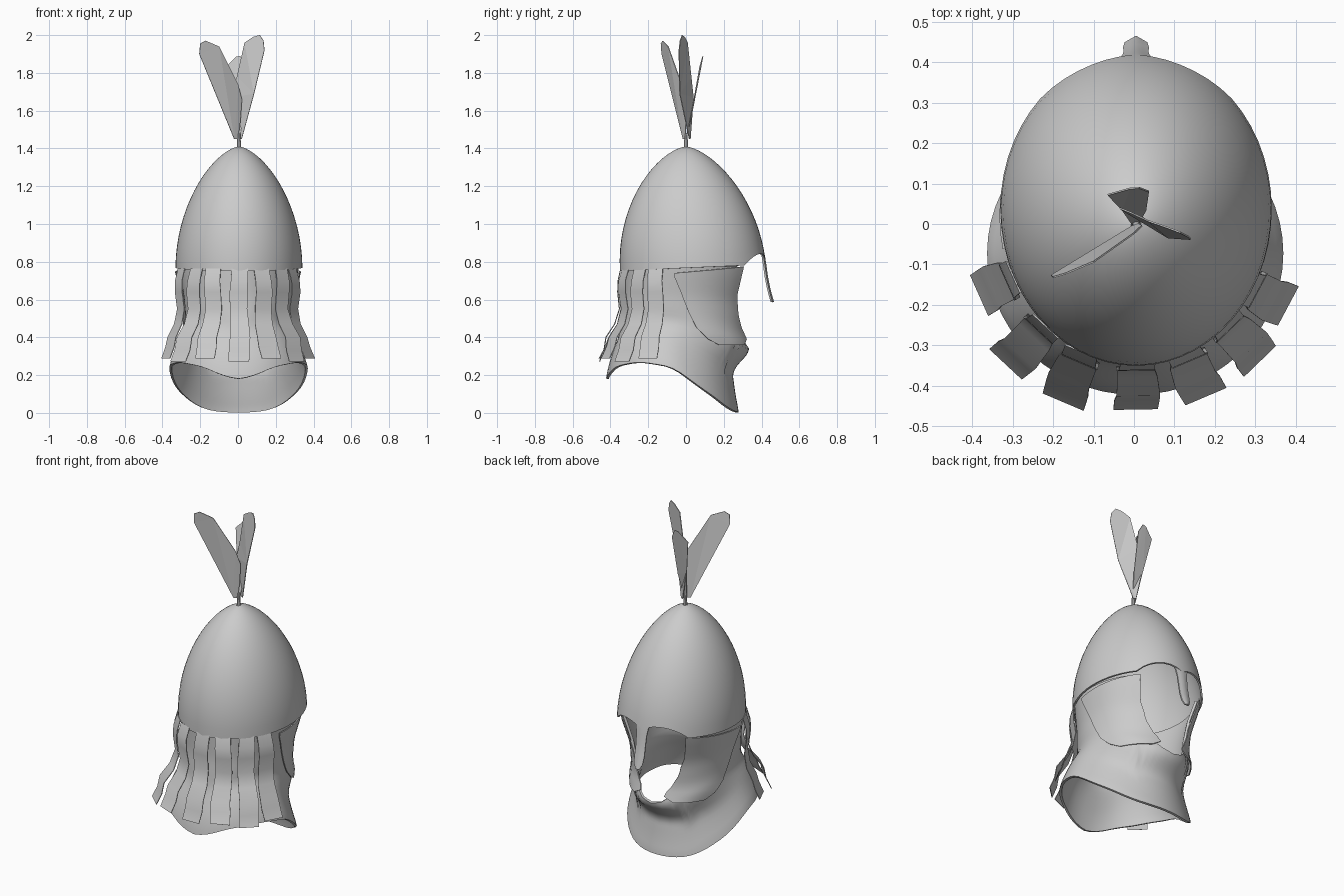
import bpy, bmesh, math
from mathutils import Vector

if "Cube" in bpy.data.objects:
    bpy.data.objects.remove(bpy.data.objects["Cube"])

mat = bpy.data.materials.new("grey_metal")
mat.diffuse_color = (0.6, 0.6, 0.6, 1)
mat.use_nodes = True
mat.node_tree.nodes["Principled BSDF"].inputs["Base Color"].default_value = mat.diffuse_color


def interp(pts, v):
    if v <= pts[0][0]:
        return pts[0][1]
    for (a, p), (b, q) in zip(pts, pts[1:]):
        if v <= b:
            return p + (q - p) * (v - a) / (b - a)
    return pts[-1][1]


def soft(pts, v, w):
    return sum(interp(pts, v + w * k) for k in (-1, -.5, 0, .5, 1)) / 5


def finish(name, bm, thick=0.0, offset=-1, smooth=True):
    bmesh.ops.remove_doubles(bm, verts=bm.verts, dist=1e-4)
    bmesh.ops.recalc_face_normals(bm, faces=bm.faces)
    me = bpy.data.meshes.new(name)
    bm.to_mesh(me)
    bm.free()
    me.materials.append(mat)
    ob = bpy.data.objects.new(name, me)
    bpy.context.collection.objects.link(ob)
    bpy.ops.object.select_all(action='DESELECT')
    ob.select_set(True)
    bpy.context.view_layer.objects.active = ob
    if thick:
        m = ob.modifiers.new("thickness", 'SOLIDIFY')
        m.thickness, m.offset = thick, offset
        bpy.ops.object.modifier_apply(modifier=m.name)
    if smooth:
        bpy.ops.object.shade_smooth_by_angle(angle=math.radians(40))
    return ob


def grid(rows, closed=False):
    bm = bmesh.new()
    vs = [[bm.verts.new(p) for p in r] for r in rows]
    for a, b in zip(vs, vs[1:]):
        n = len(a)
        for i in range(n if closed else n - 1):
            j = (i + 1) % n
            bm.faces.new((a[i], a[j], b[j], b[i]))
    return bm


N = 56
ANG = [2 * math.pi * i / N for i in range(N)]      # 0 = face side (+y)


def off_front(a):
    d = math.degrees(a) % 360
    return min(d, 360 - d)


# Pointed bowl with a brow arch over each eye
def bowl_point(a, z):
    u = min(1, max(0, (z - .77) / .64))
    r = (1 - u ** 1.9) ** .64
    return (.005 + .336 * r * math.sin(a), .037 * (1 - u) + .387 * r * math.cos(a), z)


def rim(a):
    d = off_front(a)
    z = .769 + .017 * math.cos(a)
    if d < 44:
        z += .058 * math.sin(math.pi * (d + 6) / 50) ** .7
    return z


rows = []
for k in range(19):
    t = math.sin(k / 18 * math.pi / 2)
    rows.append([bowl_point(a, rim(a) + (1.408 - rim(a)) * t) for a in ANG])
finish("helmet_bowl", grid(rows, True), .01)

# Nose guard
rows = []
for y, z, w in ((.414, .85, .05), (.42, .82, .04), (.426, .78, .034), (.434, .72, .031),
                (.446, .66, .032), (.458, .615, .028), (.466, .588, .014)):
    rows.append([(.005 + w * s, y - .008 * abs(s), z) for s in (-1, -.5, 0, .5, 1)])
finish("nose_guard", grid(rows), .01)

# Hood: elliptical sections, slanted lower hem, oval face opening
HEM = [(0, .003), (18, .006), (35, .03), (65, .135), (90, .245), (120, .272), (150, .245),
       (165, .2), (180, .178)]
OPEN = [(0, .335), (15, .355), (28, .42), (36, .55), (42, .775)]
FRONT = [(0, .28), (.12, .262), (.28, .245), (.42, .345), (.55, .305), (.75, .31), (1, .385)]
SIDE = [(0, .37), (.2, .325), (.42, .278), (.7, .29), (1, .322)]
BACK = [(0, .425), (.15, .405), (.42, .345), (.7, .33), (1, .338)]
TOP = .785


def hood_ellipse(s):
    f, b = soft(FRONT, s, .04), soft(BACK, s, .05)
    return soft(SIDE, s, .05), (f - b) / 2, (f + b) / 2


def hood_point(a, z):
    h = soft(HEM, off_front(a), 8)
    rx, cy, ry = hood_ellipse((z - h) / (TOP - h))
    return Vector((.003 + rx * math.sin(a), cy + ry * math.cos(a), z))


rows = []
for k in range(23):
    row = []
    for a in ANG:
        d = off_front(a)
        h = soft(HEM, d, 8)
        row.append(hood_point(a, h + (interp(OPEN, d) - h) * k / 22))
    rows.append(row)
finish("hood", grid(rows, True), .014)

# Cheek plates, hugging the hood on both sides
PLATE_FRONT = [(.36, .30), (.39, .312), (.45, .285), (.52, .268), (.62, .262), (.78, .30)]
PLATE_BACK = [(.36, .17), (.385, .12), (.45, .055), (.53, .015), (.6, -.01), (.75, -.06)]


def angle_for_y(y, z):
    lo, hi = 0, math.pi
    for _ in range(30):
        mid = (lo + hi) / 2
        if hood_point(mid, z).y > y:
            lo = mid
        else:
            hi = mid
    return lo


for side, name in ((1, "right"), (-1, "left")):
    rows = []
    for k in range(15):
        z = .36 + .415 * k / 14
        a0 = angle_for_y(interp(PLATE_FRONT, z), z)
        a1 = angle_for_y(interp(PLATE_BACK, z), z)
        row = []
        for i in range(11):
            a = a0 + (a1 - a0) * i / 10
            p = hood_point(a, z) + Vector((math.sin(a), math.cos(a), 0)) * .008
            row.append((side * p.x, p.y, z - .035 * i / 10 * (k / 14) ** 3))
        rows.append(row)
    finish("cheek_plate_" + name, grid(rows), .006, 0)

# Hanging neck strips: radial offset, height, half width
STRIP = ((.0, .765, .043), (.018, .70, .045), (.02, .64, .047), (.008, .55, .046),
         (.03, .47, .05), (.075, .40, .054), (.088, .34, .056), (.115, .28, .055))
HANG = ((-114, .8), (-137, 1.2), (-157, 1.12), (179, 1), (157, 1.02), (136, 1.12), (118, .88))
for i, (deg, flare) in enumerate(HANG):
    a = math.radians(deg)
    out = Vector((math.sin(a), math.cos(a), 0))
    tan = Vector((out.y, -out.x, 0))
    base = Vector((.325 * math.sin(a), .01 + .355 * math.cos(a), 0))
    wob = .004 * (-1) ** i
    rows = []
    for k, (o, z, w) in enumerate(STRIP):
        c = base + out * (o * flare + wob * math.sin(k)) + tan * wob * math.cos(k * 1.3)
        c.z = z + (wob * 2 if k > 5 else 0)
        rows.append([c + tan * w * s for s in (-1, 0, 1)])
    finish("neck_strip_%d" % (i + 1), grid(rows), .004, 0)

# Plume holder
bm = bmesh.new()
bmesh.ops.create_cone(bm, cap_ends=True, segments=8, radius1=.012, radius2=.008, depth=.1)
bmesh.ops.translate(bm, verts=bm.verts, vec=(.005, 0, 1.43))
finish("plume_holder", bm)

# Three flat, slightly twisted feathers, each an outline in x, z with a rule for y
FEATHERS = (
    (((0, 1.45), (.012, 1.55), (.02, 1.66), (.0, 1.74), (-.1, 1.94), (-.17, 1.97),
      (-.2, 1.955), (-.205, 1.9), (-.02, 1.45)),
     lambda x, z: .61 * x - .003 - .5 * (z - 1.45) * max(0, x + .02 + .41 * (z - 1.45))),
    (((.02, 1.45), (.085, 1.69), (.14, 1.92), (.135, 1.97), (.115, 2.0), (.08, 1.99),
      (.035, 1.96), (-.005, 1.78), (-.035, 1.67), (.005, 1.45)),
     lambda x, z: .025 - .4 * x - .08 * (2.0 - z) * (z > 1.5 and x > .03)),
    (((.01, 1.45), (.03, 1.6), (.037, 1.84), (.012, 1.89), (-.01, 1.885), (-.065, 1.83),
      (-.03, 1.62), (-.005, 1.45)), lambda x, z: .09 * ((z - 1.45) / .44) ** .9 + .1 * min(x, 0)),
)
for i, (pts, rule) in enumerate(FEATHERS):
    bm = bmesh.new()
    bm.faces.new([bm.verts.new((x, rule(x, z), z)) for x, z in pts])
    bmesh.ops.triangulate(bm, faces=bm.faces)
    finish("feather_%d" % (i + 1), bm, .004, 0, False)
